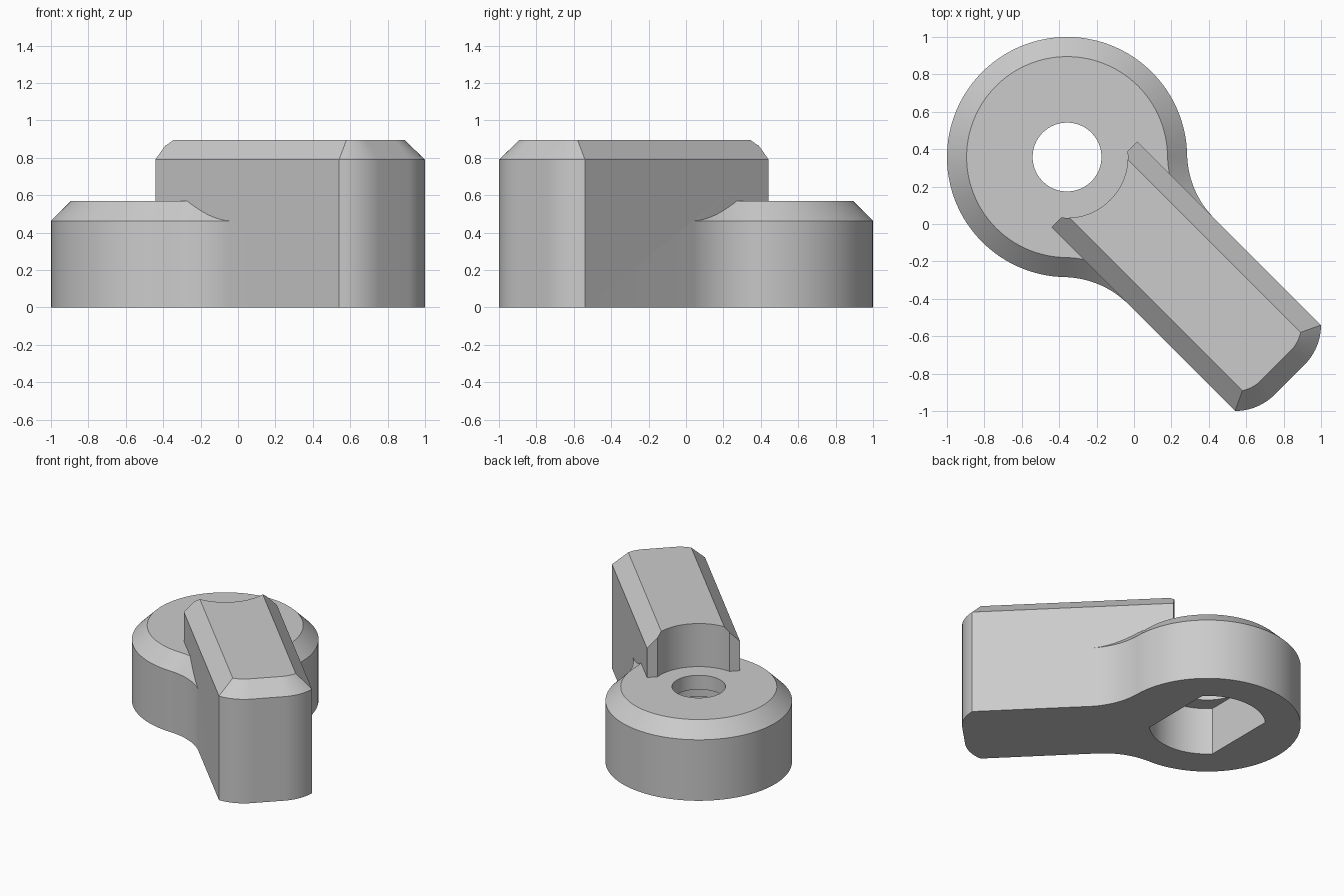
import bpy, bmesh
from math import sin, cos, asin, atan2, pi, sqrt, radians
from mathutils import Matrix

if "Cube" in bpy.data.objects:
    bpy.data.objects.remove(bpy.data.objects["Cube"], do_unlink=True)

HUB_R, FILLET_R, HALF_W, CHAMFER = 0.642, 0.5, 0.325, 0.105
HUB_TOP, GRIP_TOP = 0.568, 0.895
# Local frame: origin at the hub axis, +x along the grip
FRAME = Matrix.Translation((-0.358, 0.358, 0)) @ Matrix.Rotation(radians(-45), 4, "Z")

grey = bpy.data.materials.new("grey_plastic")
grey.use_nodes = True
grey.diffuse_color = (0.6, 0.6, 0.6, 1)
grey.node_tree.nodes["Principled BSDF"].inputs["Base Color"].default_value = (0.6, 0.6, 0.6, 1)


def arc(cx, cy, r, a0, a1, n):
    """Points along an arc, both ends included."""
    return [(cx + r * cos(a0 + (a1 - a0) * i / n), cy + r * sin(a0 + (a1 - a0) * i / n))
            for i in range(n + 1)]


def mirrored(half):
    """Close a half outline across the local x axis."""
    return half + [(x, -y) for x, y in reversed(half)]


def loft(name, layers):
    """Solid from (outline, height) layers with matching point counts."""
    bm = bmesh.new()
    rings = [[bm.verts.new((x, y, z)) for x, y in outline] for outline, z in layers]
    n = len(rings[0])
    for low, high in zip(rings, rings[1:]):
        for i in range(n):
            j = (i + 1) % n
            bm.faces.new((low[i], low[j], high[j], high[i]))
    bm.faces.new(rings[0])
    bm.faces.new(rings[-1])
    bmesh.ops.recalc_face_normals(bm, faces=bm.faces[:])
    mesh = bpy.data.meshes.new(name)
    bm.to_mesh(mesh)
    bm.free()
    mesh.materials.append(grey)
    obj = bpy.data.objects.new(name, mesh)
    bpy.context.collection.objects.link(obj)
    obj.matrix_world = FRAME
    return obj


def combine(target, tool, operation):
    """Apply a boolean and discard the tool."""
    mod = target.modifiers.new(operation, "BOOLEAN")
    mod.operation, mod.object, mod.solver = operation, tool, "EXACT"
    bpy.context.view_layer.objects.active = target
    bpy.ops.object.modifier_apply(modifier=mod.name)
    bpy.data.objects.remove(tool, do_unlink=True)


def cylinder(name, r, low, high):
    ring = arc(0, 0, r, 0, 2 * pi, 96)[:-1]
    return loft(name, [(ring, low), (ring, high)])


def hub_outline(inset):
    """Round hub blended into the grip by concave fillets."""
    cy = HALF_W + FILLET_R - 0.0005
    cx = sqrt((HUB_R + FILLET_R) ** 2 - cy ** 2)
    a = atan2(cy, cx)
    fillet = arc(cx, cy, FILLET_R + inset, -pi / 2, a - pi, 20)
    return mirrored([(cx + 0.2, 0.15)] + fillet + arc(0, 0, HUB_R - inset, a, pi - 0.02, 50)[1:])


def grip_outline(inset):
    """Straight bar with a blunt, rounded far end."""
    r, w, flat = 0.3 - inset, HALF_W - inset, 0.113
    tip = arc(1.383, flat, r, asin((w - flat) / r), 0, 12)
    return mirrored([(0.206, w)] + tip)


def chamfered(name, outline, top):
    return loft(name, [(outline(0), 0), (outline(0), top - CHAMFER), (outline(CHAMFER), top)])


# Grip, hollowed in an arc around the screw hole
grip = chamfered("grip", grip_outline, GRIP_TOP)
combine(grip, cylinder("scoop", 0.325, 0.5, 1.2), "DIFFERENCE")

# Hub joined with the grip
lever = chamfered("lever_handle", hub_outline, HUB_TOP)
combine(lever, grip, "UNION")

# Shaft socket with two flats, a round recess above it, and the screw hole
socket = arc(0, 0, 0.4, pi / 2, pi, 24) + arc(0, 0, 0.4, -pi / 2, 0, 24)
combine(lever, loft("socket", [(socket, -0.2), (socket, 0.36)]), "DIFFERENCE")
combine(lever, cylinder("recess", 0.28, 0.2, 0.46), "DIFFERENCE")
combine(lever, cylinder("screw_hole", 0.184, 0.3, 0.8), "DIFFERENCE")

# Smooth curves, crisp edges
bpy.ops.object.select_all(action="DESELECT")
lever.select_set(True)
bpy.context.view_layer.objects.active = lever
bpy.ops.object.shade_smooth_by_angle(angle=radians(25))
